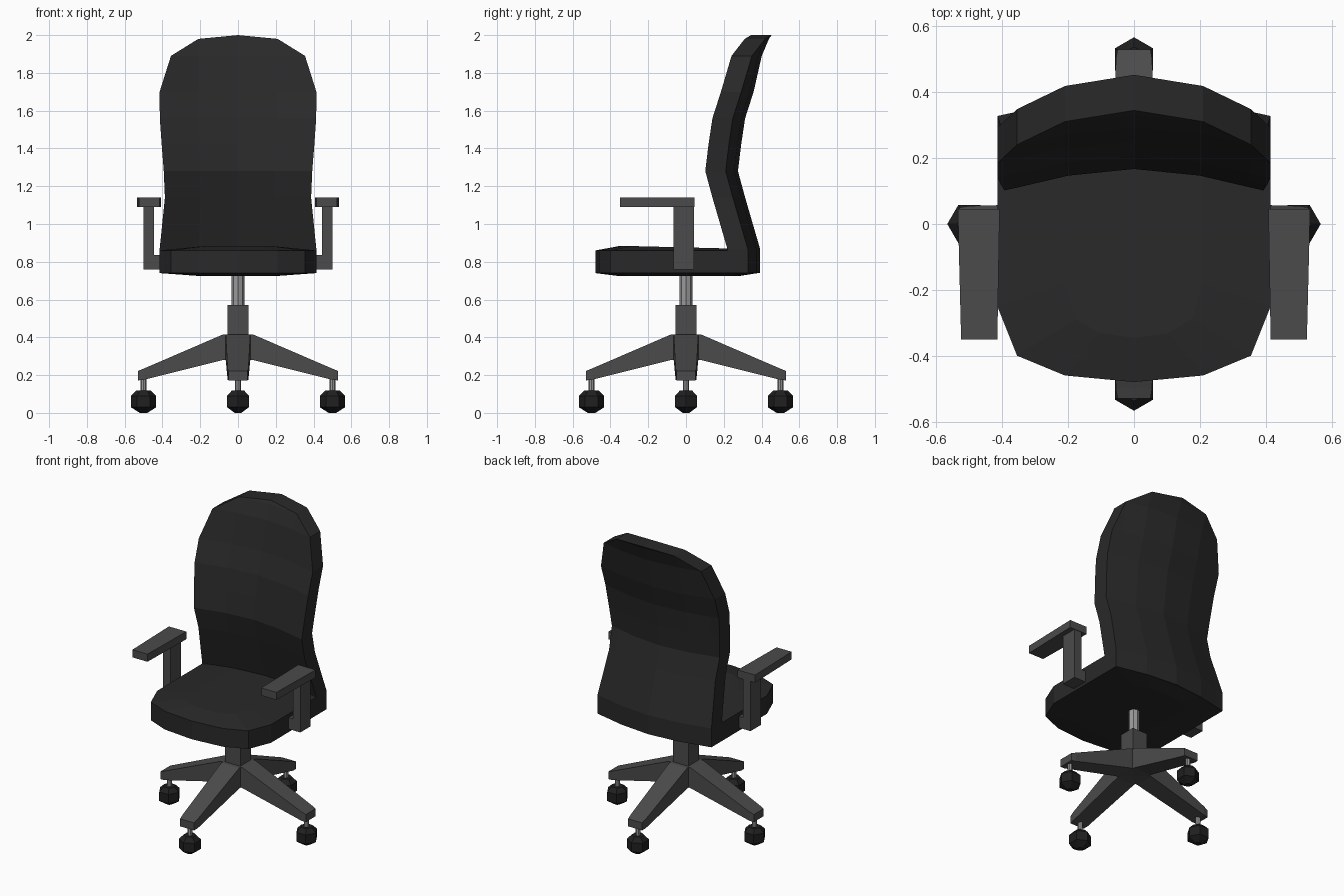
import bpy, bmesh, math
from mathutils import Matrix, Vector

if "Cube" in bpy.data.objects:
    bpy.data.objects.remove(bpy.data.objects["Cube"])


def material(name, v):
    m = bpy.data.materials.new(name)
    m.diffuse_color = (v, v, v, 1)
    m.use_nodes = True
    m.node_tree.nodes["Principled BSDF"].inputs["Base Color"].default_value = m.diffuse_color
    return m


FABRIC = material("black_fabric", 0.022)
PLASTIC = material("dark_plastic", 0.07)
RUBBER = material("rubber", 0.014)
METAL = material("metal", 0.32)


def finish(name, bm, mat):
    bmesh.ops.remove_doubles(bm, verts=bm.verts, dist=0.0005)
    bmesh.ops.recalc_face_normals(bm, faces=bm.faces)
    me = bpy.data.meshes.new(name)
    bm.to_mesh(me)
    bm.free()
    me.materials.append(mat)
    ob = bpy.data.objects.new(name, me)
    bpy.context.collection.objects.link(ob)
    return ob


def loft(bm, rings):
    """Skin a stack of equal-length vertex rings and cap both ends."""
    rs = [[bm.verts.new(p) for p in r] for r in rings]
    n = len(rs[0])
    for a, b in zip(rs, rs[1:]):
        for i in range(n):
            j = (i + 1) % n
            bm.faces.new((a[i], a[j], b[j], b[i]))
    bm.faces.new(rs[0])
    bm.faces.new(rs[-1])


def rect(x0, x1, y0, y1, z):
    return [(x0, y0, z), (x1, y0, z), (x1, y1, z), (x0, y1, z)]


def ngon(r, z, n, cx=0):
    return [(cx + r * math.cos(2 * math.pi * i / n), r * math.sin(2 * math.pi * i / n), z)
            for i in range(n)]


# seat: curved outline, slightly domed above and below
half = [(0, -.48), (.21, -.46), (.355, -.4), (.415, -.25), (.415, .325), (.355, .335), (.21, .365), (0, .38)]
outline = half + [(-x, y) for x, y in half[-2:0:-1]]
bm = bmesh.new()
loft(bm, [[(x * .5, y * .75, .725) for x, y in outline],
          [(x, y, .74) for x, y in outline],
          [(x, y, .86) for x, y in outline],
          [(x * .5, y * .72, .876 - .025 * y * .72) for x, y in outline]])
finish("seat", bm, FABRIC)

# backrest: rows are (z, front y at the side edge, half width)
rows = [(.74, .22, .415), (.865, .22, .415), (1.14, .14, .387), (1.28, .102, .393), (1.42, .119, .404),
        (1.56, .14, .414), (1.70, .185, .415), (1.89, .228, .415), (1.98, .266, .415), (2.0, .28, .415)]
# columns are (fraction of half width, bow depth, index of the last row)
cols = [(0, .065, 9), (.506, .045, 8), (.855, .013, 7), (1, 0, 6)]
cols = [(-u, d, t) for u, d, t in cols[:0:-1]] + cols
bm = bmesh.new()
grid = {}
for c, (u, d, top) in enumerate(cols):
    for r in range(top + 1):
        z, y, w = rows[r]
        for s in (0, 1):
            grid[c, r, s] = bm.verts.new((u * w, y + d + s * .108, z))
for c in range(len(cols) - 1):
    ta, tb = cols[c][2], cols[c + 1][2]
    for r in range(max(ta, tb)):
        keys = [(c, min(r, ta)), (c + 1, min(r, tb)), (c + 1, min(r + 1, tb)), (c, min(r + 1, ta))]
        keys = list(dict.fromkeys(keys))
        for s in (0, 1):
            bm.faces.new([grid[k + (s,)] for k in keys])
edges = [e for e in bm.edges if e.is_boundary]
pair = {grid[k[0], k[1], 0]: grid[k[0], k[1], 1] for k in grid if k[2] == 0}
for e in edges:
    a, b = e.verts
    if a in pair and b in pair:
        bm.faces.new((a, b, pair[b], pair[a]))
finish("backrest", bm, FABRIC)

# armrests: foot, post and tapered pad on each side
for side, label in ((1, "right"), (-1, "left")):
    bm = bmesh.new()
    loft(bm, [rect(.39, .46, -.065, .042, .76), rect(.39, .46, -.065, .042, .835)])
    loft(bm, [rect(.445, .5, -.065, .042, .76), rect(.445, .5, -.065, .042, 1.1)])
    pad = [(.415, -.35), (.525, -.35), (.535, .045), (.408, .045)]
    loft(bm, [[(x, y, z) for x, y in pad] for z in (1.09, 1.14)])
    bmesh.ops.scale(bm, vec=(side, 1, 1), verts=bm.verts)
    finish(label + "_armrest", bm, PLASTIC)

# column
bm = bmesh.new()
loft(bm, [rect(-.055, .055, -.055, .055, z) for z in (.3, .57)])
finish("column_sleeve", bm, PLASTIC)
bm = bmesh.new()
loft(bm, [ngon(.034, z, 8) for z in (.55, .74)])
finish("gas_lift", bm, METAL)

# four base legs, each with stem and caster
for i in range(4):
    turn = Matrix.Rotation(i * math.pi / 2, 4, 'Z')
    leg = bmesh.new()
    # sections are (distance, half width, bottom z, top z)
    loft(leg, [[(x, -w, a), (x, w, a), (x, w, b), (x, -w, b)] for x, w, a, b in
               [(0, .065, .285, .415), (.08, .065, .28, .415), (.5, .055, .175, .234), (.53, .05, .172, .222)]])
    stem = bmesh.new()
    loft(stem, [ngon(.015, z, 8, .5) for z in (.1, .19)])
    caster = bmesh.new()
    loft(caster, [ngon(r, z, 6, .5) for r, z in [(.02, 0), (.067, .03), (.067, .09), (.038, .118)]])
    for name, b, mat in (("base_leg", leg, PLASTIC), ("caster_stem", stem, METAL), ("caster", caster, RUBBER)):
        bmesh.ops.transform(b, matrix=turn, verts=b.verts)
        finish(f"{name}_{i + 1}", b, mat)
